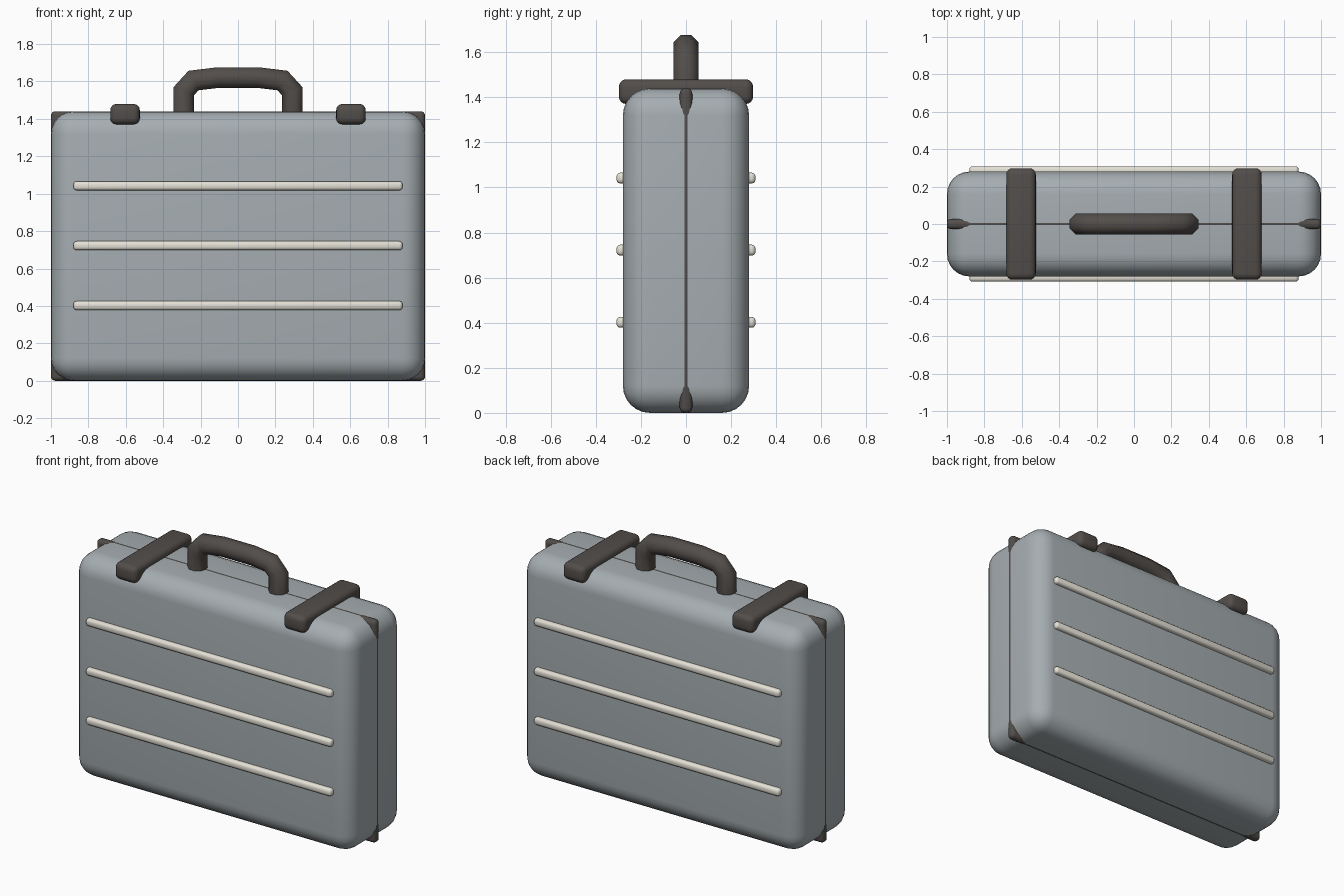
import bpy, bmesh, math
from mathutils import Vector

if "Cube" in bpy.data.objects:
    bpy.data.objects.remove(bpy.data.objects["Cube"])


def material(name, rgb):
    m = bpy.data.materials.new(name)
    m.diffuse_color = (*rgb, 1)
    m.use_nodes = True
    m.node_tree.nodes["Principled BSDF"].inputs["Base Color"].default_value = m.diffuse_color
    return m


GREY = material("shell_grey", (0.38, 0.42, 0.44))
DARK = material("dark_trim", (0.085, 0.075, 0.068))
PALE = material("pale_strip", (0.78, 0.75, 0.67))


def finish(name, bm, mat):
    bmesh.ops.recalc_face_normals(bm, faces=bm.faces)
    me = bpy.data.meshes.new(name)
    bm.to_mesh(me)
    bm.free()
    me.materials.append(mat)
    ob = bpy.data.objects.new(name, me)
    bpy.context.collection.objects.link(ob)
    bpy.ops.object.select_all(action='DESELECT')
    ob.select_set(True)
    bpy.context.view_layer.objects.active = ob
    bpy.ops.object.shade_smooth_by_angle(angle=math.radians(50))
    return ob


def rounded_box(name, center, size, radius, mat, segments=4):
    bm = bmesh.new()
    bmesh.ops.create_cube(bm, size=1)
    bmesh.ops.scale(bm, vec=size, verts=bm.verts)
    bmesh.ops.translate(bm, vec=center, verts=bm.verts)
    bmesh.ops.bevel(bm, geom=bm.edges[:], offset=radius, segments=segments,
                    profile=0.5, affect='EDGES')
    return finish(name, bm, mat)


def tube(name, path, radius, sides, mat):
    """Mitred sweep of a regular polygon along a path in the XZ plane."""
    bm = bmesh.new()
    pts = [Vector((x, 0, z)) for x, z in path]
    rings = []
    for i, p in enumerate(pts):
        a = (p - pts[i - 1]).normalized() if i else None
        b = (pts[i + 1] - p).normalized() if i < len(pts) - 1 else None
        a, b = a or b, b or a
        t = (a + b).normalized()
        side = Vector((-t.z, 0, t.x)) / t.dot(a)
        ring = []
        for k in range(sides):
            ang = 2 * math.pi * (k + 0.5) / sides
            ring.append(bm.verts.new(p + side * radius * math.cos(ang)
                                     + Vector((0, radius * math.sin(ang), 0))))
        rings.append(ring)
    for r, s in zip(rings, rings[1:]):
        for k in range(sides):
            n = (k + 1) % sides
            bm.faces.new((r[k], r[n], s[n], s[k]))
    bm.faces.new(rings[0])
    bm.faces.new(rings[-1])
    return finish(name, bm, mat)


# Main shell
rounded_box("case_shell", (0, 0, 0.72), (2, 0.56, 1.44), 0.12, GREY, 6)

# Seam plate: touches the shell along the middle and shows at the corners
rounded_box("seam_plate", (0, 0, 0.72), (2.001, 0.056, 1.441), 0.024, DARK)

# Raised strips on front and back
for label, y in (("front", -0.28), ("back", 0.28)):
    for i, z in enumerate((0.402, 0.722, 1.042)):
        rounded_box(f"{label}_strip_{i + 1}", (0, y, z), (1.76, 0.057, 0.048),
                    0.017, PALE, 3)

# Clasps wrapping over the top
for label, s in (("left", -1), ("right", 1)):
    rounded_box(f"{label}_clasp", (s * 0.604, 0, 1.425), (0.158, 0.596, 0.11),
                0.034, DARK)

# Carrying handle
half = [(-0.29, 1.40), (-0.29, 1.548), (-0.238, 1.605), (-0.105, 1.621)]
tube("handle", half + [(-x, z) for x, z in reversed(half)],
     0.055 / math.cos(math.pi / 8), 8, DARK)
